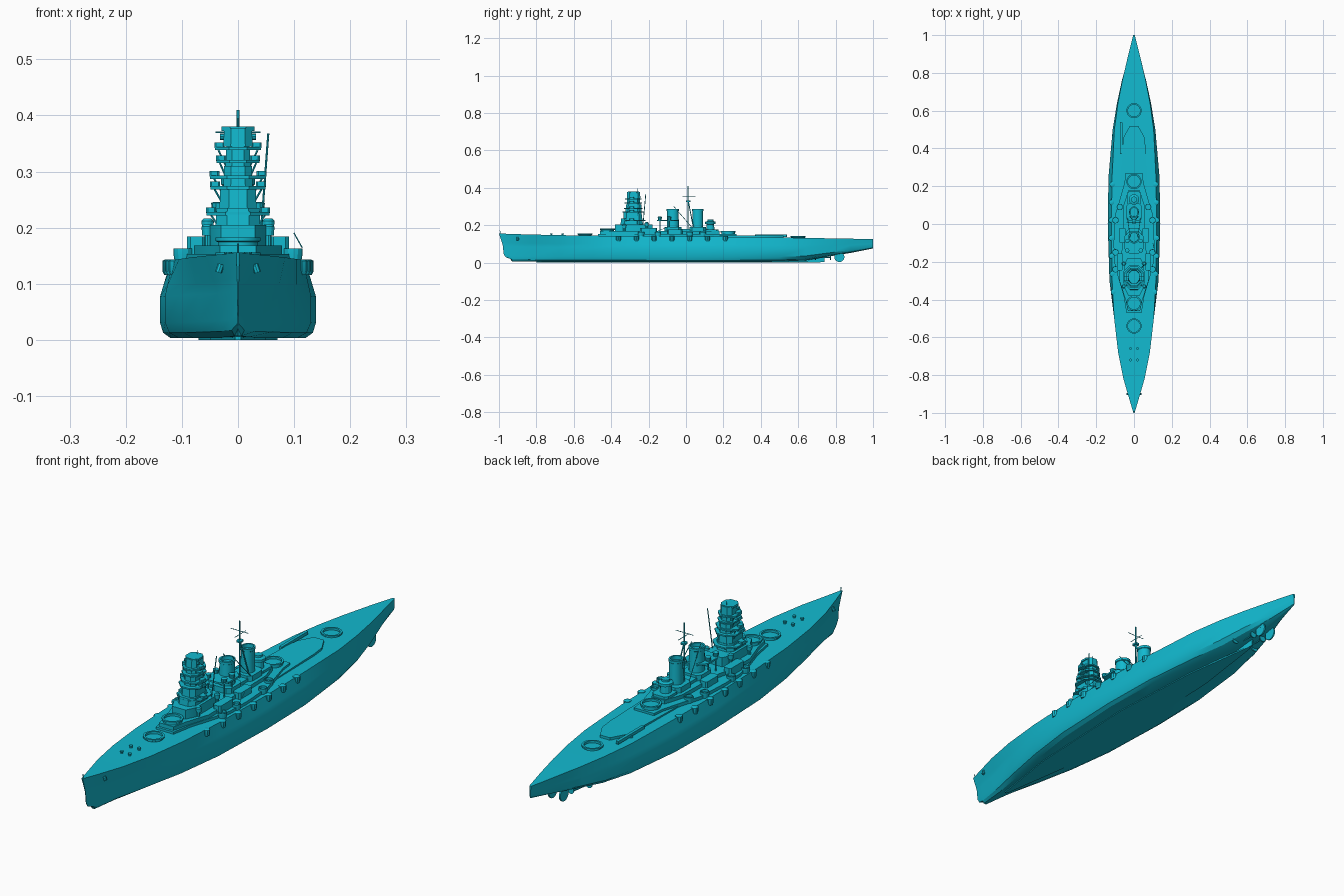
import bpy, bmesh, math
from mathutils import Vector

if "Cube" in bpy.data.objects:
    bpy.data.objects.remove(bpy.data.objects["Cube"])

COLOUR = (0.006, 0.49, 0.63, 1)
paint = bpy.data.materials.new("cyan_paint")
paint.use_nodes = True
paint.diffuse_color = COLOUR
paint.node_tree.nodes["Principled BSDF"].inputs["Base Color"].default_value = COLOUR
paint.node_tree.nodes["Principled BSDF"].inputs["Roughness"].default_value = 0.6
parts = []


def finish(name, bm):
    bmesh.ops.remove_doubles(bm, verts=bm.verts, dist=0.00002)
    bmesh.ops.recalc_face_normals(bm, faces=bm.faces)
    mesh = bpy.data.meshes.new(name)
    bm.to_mesh(mesh)
    bm.free()
    mesh.materials.append(paint)
    obj = bpy.data.objects.new(name, mesh)
    bpy.context.collection.objects.link(obj)
    parts.append(obj)
    return obj


def loft(name, rings):
    """Skin closed rings of points and cap both ends."""
    bm = bmesh.new()
    rows = [[bm.verts.new(p) for p in ring] for ring in rings]
    n = len(rows[0])
    for a, b in zip(rows, rows[1:]):
        for i in range(n):
            j = (i + 1) % n
            bm.faces.new((a[i], a[j], b[j], b[i]))
    bm.faces.new(rows[0])
    bm.faces.new(rows[-1])
    return finish(name, bm)


def deck(name, profile, z0, z1, x=0, taper=1):
    """Prism mirrored left to right from (y, half width) points."""
    outline = [(w, y) for y, w in profile] + [(-w, y) for y, w in reversed(profile)]
    mid = (profile[0][0] + profile[-1][0]) / 2
    top = [(x + w * taper, mid + (y - mid) * taper, z1) for w, y in outline]
    return loft(name, [[(x + w, y, z0) for w, y in outline], top])


def block(name, x, y, half, depth, z0, z1, cut=0.35, taper=1):
    """Block with chamfered corners."""
    c = cut * min(half, depth)
    pts = [(y - depth, half - c), (y - depth + c, half), (y + depth - c, half), (y + depth, half - c)]
    return deck(name, pts, z0, z1, x, taper)


def turned(name, x, y, profile, n=24, sy=1):
    """Upright lathe from (radius, z) points."""
    def ring(r, z):
        return [(x + r * math.cos(i * math.tau / n), y + sy * r * math.sin(i * math.tau / n), z)
                for i in range(n)]
    return loft(name, [ring(r, z) for r, z in profile])


def rod(name, a, b, r, n=6):
    a, b = Vector(a), Vector(b)
    q = (b - a).to_track_quat('Z', 'Y')
    turn = [Vector((r * math.cos(i * math.tau / n), r * math.sin(i * math.tau / n), 0)) for i in range(n)]
    return loft(name, [[p + q @ t for t in turn] for p in (a, b)])


# Hull stations: y, bottom half, widest half, deck half, deck height, keel height
stations = [
    (-1.0, 0, .001, .003, .156, .02), (-.93, .006, .014, .024, .153, .007),
    (-.82, .018, .036, .056, .15, .005), (-.68, .042, .07, .084, .147, .004),
    (-.5, .078, .105, .105, .144, .003), (-.3, .105, .13, .116, .142, .003),
    (0, .12, .139, .12, .14, .003), (.25, .112, .135, .116, .138, .003),
    (.5, .075, .113, .104, .134, .005), (.64, .034, .09, .085, .132, .012),
    (.76, .012, .064, .062, .13, .032), (.88, .004, .03, .034, .128, .052),
    (1.0, 0, .002, .004, .125, .076)]
stem = (.08, .06, .035, .025, .02, .014, 0)
rings = []
for k, (y, wb, wm, wd, zd, zk) in enumerate(stations):
    h = zd - zk
    half = [(0, 0), (wb, 0), (wb + (wm - wb) * .7, .07), (wm, .2), (wm, .54), (wm * .7 + wd * .3, .68), (wd, 1)]
    ys = [y + (s if k == 0 else 0) for s in stem]
    right = [(w, yy, zk + h * t) for (w, t), yy in zip(half, ys)]
    rings.append(right + [(-px, py, pz) for px, py, pz in reversed(right[1:])])
loft("hull", rings)
deck("keel_plate", [(-.8, .005), (-.5, .05), (0, .07), (.4, .05), (.72, .006)], 0, .006)
deck("stern_skeg", [(.5, .012), (.7, .006), (.74, .003)], .002, .05)

# Raised decks
deck("aft_shelter_deck", [(.15, .07), (.4, .062), (.46, .055), (.52, .022)], .13, .144)
deck("shelter_deck", [(-.47, .04), (-.38, .055), (-.28, .085), (-.2, .105), (-.1, .108),
                      (.05, .1), (.13, .075), (.22, .05), (.27, .045)], .135, .153)
deck("bridge_deck", [(-.46, .032), (-.4, .045), (-.3, .078), (-.2, .078), (-.12, .06), (.1, .055), (.18, .03)],
     .15, .168)
deck("bridge_base", [(-.38, .03), (-.34, .05), (-.21, .05), (-.18, .035)], .16, .205)

# Open barbettes with sunken floors
for name, y, z in (("first", -.54, .156), ("second", -.42, .182), ("third", .225, .168), ("fourth", .6, .142)):
    turned(name + "_barbette", 0, y, [(.036, .12), (.036, z - .008), (.04, z - .006), (.04, z),
                                     (.032, z), (.032, z - .009)])

# Bridge tower: centre y, half width, half depth, bottom, top
tiers = [(-.29, .04, .06, .2, .235), (-.285, .033, .05, .235, .272), (-.28, .026, .043, .272, .31),
         (-.28, .022, .036, .31, .345), (-.28, .026, .036, .345, .378)]
for i, (y, w, d, z0, z1) in enumerate(tiers):
    block(f"tower_tier_{i + 1}", 0, y, w, d, z0, z1, .5, .95)
platforms = [(.056, .066, .222), (.049, .058, .268), (.05, .05, .287), (.038, .048, .315), (.041, .044, .338)]
for i, (w, d, z) in enumerate(platforms):
    block(f"tower_platform_{i + 1}", 0, -.282, w, d, z, z + .006, .6)
    for s in (-1, 1):
        block(f"lookout_{i + 1}", s * (w - .008), -.29, .009, .012, z + .004, z + .014)
        rod(f"platform_strut_{i + 1}", (s * w * .85, -.26, z), (s * w * .5, -.26, z - .03), .002)
block("tower_roof", 0, -.28, .029, .03, .372, .38, .5)
rod("rangefinder", (-.032, -.295, .362), (.032, -.295, .362), .006, 8)
rod("tower_antenna", (0, -.26, .37), (0, -.26, .395), .001)

# Funnels with caps, and the aft control tower
for name, y, r in (("front", -.07, .029), ("rear", .063, .026)):
    turned(name + "_funnel", 0, y, [(r * 1.05, .15), (r, .2), (r * .95, .275), (r * 1.04, .277),
                                   (r * 1.04, .287), (r * .8, .287), (r * .78, .272)], 20, 1.1)
    block(name + "_funnel_base", 0, y, .042, .045, .15, .19)
block("searchlight_platform", 0, -.098, .05, .058, .222, .229, .5)
for s in (-1, 1):
    for y in (-.14, -.09):
        turned("searchlight", s * .036, y, [(.01, .229), (.012, .244), (.007, .246)], 10)
        rod("searchlight_post", (s * .036, y, .16), (s * .036, y, .225), .003)
turned("aft_tower", 0, .13, [(.024, .15), (.02, .205), (.028, .207), (.028, .218), (.016, .222), (.016, .23)], 12)
block("aft_tower_base", 0, .135, .036, .04, .15, .178)
block("midship_house", 0, -.005, .03, .04, .15, .18)

# Main mast, legs, yards and booms
rod("main_mast", (0, .01, .16), (0, .01, .41), .003)
for s in (-1, 1):
    rod("mast_leg", (s * .025, .045, .16), (0, .012, .33), .0025)
    rod("flag_boom", (s * .035, .03, .19), (s * .02, -.065, .3), .0016)
rod("mast_yard", (-.04, .01, .37), (.04, .01, .37), .0012)
rod("fore_aft_yard", (0, -.02, .355), (0, .05, .355), .0012)
block("mast_top", 0, .012, .01, .012, .325, .332)
rod("leaning_pole", (.04, -.232, .18), (.054, -.215, .368), .002)
rod("crane_boom", (.1, -.1, .19), (.114, -.16, .165), .0012)

# Secondary directors, side gun sponsons and casemates, mirrored
for s in (-1, 1):
    for y, z in ((-.21, .2), (-.33, .19)):
        rod("director_post", (s * .054, y, .15), (s * .054, y, z), .006, 8)
        turned("director", s * .054, y, [(.01, z - .004), (.011, z + .012), (.007, z + .016)], 12)
    for y in (-.24, -.15, .02, .09):
        x = s * (.098 if y < .05 else .075)
        turned("gun_tub", x, y, [(.013, .13), (.017, .152), (.017, .163), (.014, .163), (.014, .154)], 12)
    block("side_house", s * .074, -.2, .017, .045, .15, .184)
    block("boat_house", s * .062, -.06, .017, .04, .15, .178)
    for i in range(7):
        y = -.36 + i * .095
        x = .121 - .1 * (y + .02) ** 2
        turned("casemate", s * x, y, [(.011, .116), (.014, .122), (.014, .141), (.01, .143)], 10)
    # Fore deck fittings
    for y in (-.66, -.72):
        turned("capstan", s * .018, y, [(.006, .14), (.005, .153), (.007, .154), (.007, .157)], 10)
    rod("anchor", (s * .035, -.9, .12), (s * .03, -.9, .135), .006, 8)

    # Shafts, propellers and round rudders
    for x, y in ((.024, .77), (.05, .69)):
        rod("propeller_shaft", (s * x, y - .16, .026), (s * x, y, .028), .003)
        rod("propeller", (s * x, y, .028), (s * x, y + .005, .028), .014, 12)
        rod("shaft_bracket", (s * x, y - .01, .028), (s * x * .8, y - .01, .065), .002)
    rod("rudder", (s * .022, .82, .03), (s * .028, .82, .03), .027, 16)
    rod("rudder_stock", (s * .025, .82, .04), (s * .025, .82, .08), .004)

# Catapult rail, breakwater and jackstaff
block("catapult", -.068, .455, .006, .085, .138, .15)
turned("catapult_pivot", -.068, .455, [(.011, .128), (.011, .14)], 12)
rod("jackstaff", (0, -.992, .15), (0, -.995, .172), .0015)

# Keep hard edges crisp and round parts smooth
bpy.ops.object.select_all(action='DESELECT')
for obj in parts:
    obj.select_set(True)
bpy.context.view_layer.objects.active = parts[0]
bpy.ops.object.shade_smooth_by_angle(angle=math.radians(28))
